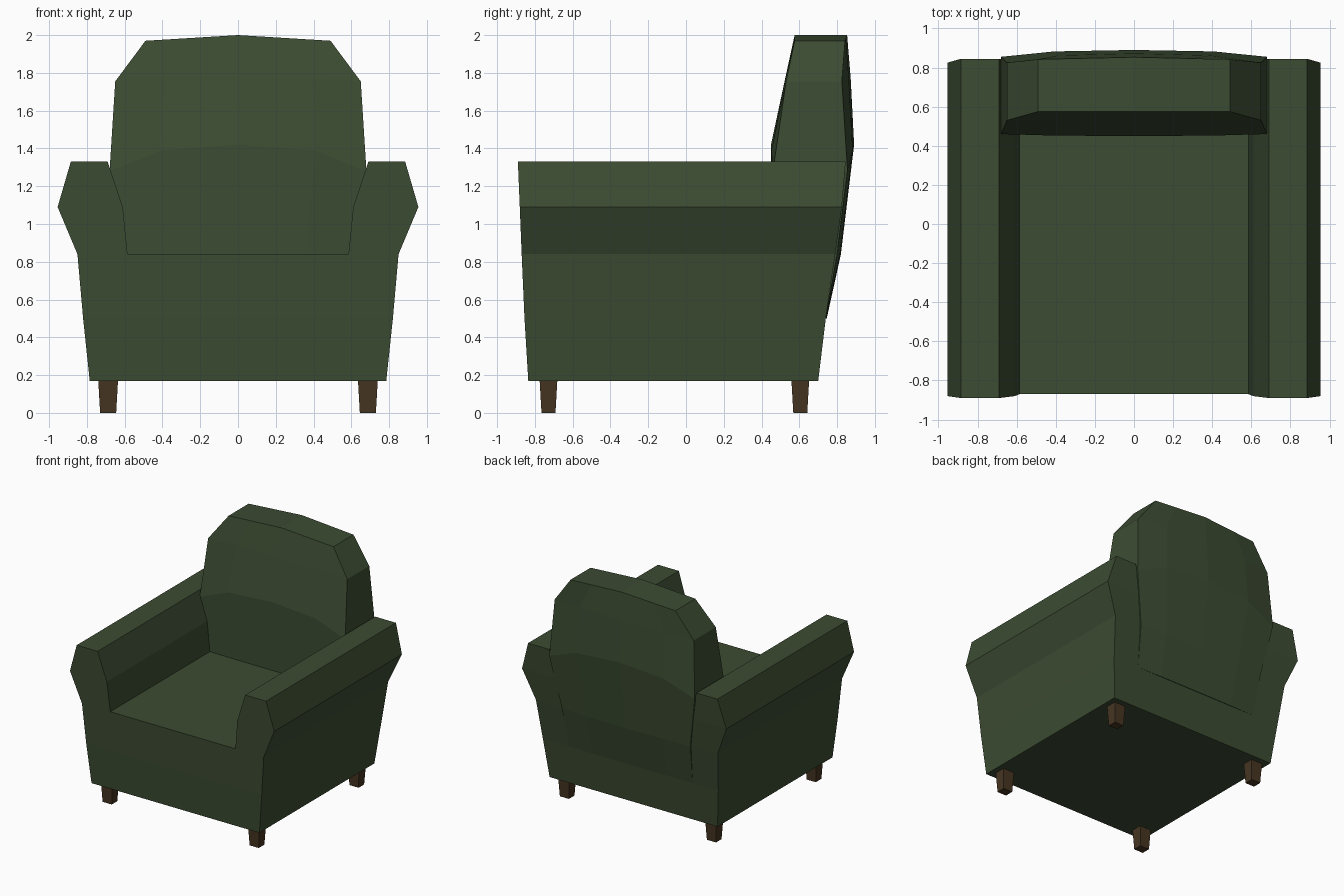
import bpy, bmesh

if "Cube" in bpy.data.objects:
    bpy.data.objects.remove(bpy.data.objects["Cube"])


def material(name, rgb):
    m = bpy.data.materials.new(name)
    m.diffuse_color = (*rgb, 1)
    m.use_nodes = True
    m.node_tree.nodes["Principled BSDF"].inputs["Base Color"].default_value = m.diffuse_color
    return m


green = material("dark green fabric", (0.045, 0.072, 0.032))
brown = material("dark brown wood", (0.062, 0.036, 0.016))


def finish(name, bm, mat):
    bmesh.ops.recalc_face_normals(bm, faces=bm.faces)
    me = bpy.data.meshes.new(name)
    bm.to_mesh(me)
    bm.free()
    me.materials.append(mat)
    ob = bpy.data.objects.new(name, me)
    bpy.context.collection.objects.link(ob)
    return ob


def skin(bm, rings):
    """Join closed rings of points into a capped solid."""
    vs = [[bm.verts.new(p) for p in r] for r in rings]
    n = len(vs[0])
    for a, b in zip(vs, vs[1:]):
        for i in range(n):
            j = (i + 1) % n
            bm.faces.new((a[i], a[j], b[j], b[i]))
    return vs


def loft(name, levels, mat, side=1):
    """Stack of rectangles: (z, x0, x1, y0, y1)."""
    bm = bmesh.new()
    vs = skin(bm, [[(side * x0, y0, z), (side * x1, y0, z),
                    (side * x1, y1, z), (side * x0, y1, z)]
                   for z, x0, x1, y0, y1 in levels])
    bm.faces.new(vs[0])
    bm.faces.new(vs[-1])
    return finish(name, bm, mat)


# Seat base, flaring upwards
loft("seat_base", [(0.17, -0.785, 0.785, -0.835, 0.70),
                   (0.50, -0.82, 0.82, -0.855, 0.74),
                   (0.84, -0.85, 0.85, -0.87, 0.79)], green)

# Armrests and legs, mirrored left and right
for side, label in ((-1, "left"), (1, "right")):
    loft(label + "_armrest", [(0.84, 0.585, 0.85, -0.87, 0.79),
                              (1.09, 0.61, 0.955, -0.88, 0.825),
                              (1.33, 0.69, 0.885, -0.89, 0.845)], green, side)
    for y, end in ((-0.728, "front"), (0.605, "back")):
        loft(f"{label}_{end}_leg",
             [(0.0, 0.645, 0.73, y - 0.037, y + 0.037),
              (0.175, 0.635, 0.74, y - 0.047, y + 0.047)], brown, side)

# Back cushion: rows of half width, then centre/edge pairs of
# height, front depth and rear depth, then the bulge exponent
rows = [(0.58, 0.50, 0.50, 0.46, 0.46, 0.745, 0.74, 3),
        (0.60, 0.84, 0.84, 0.455, 0.46, 0.82, 0.80, 3),
        (0.68, 1.42, 1.28, 0.45, 0.46, 0.89, 0.855, 3),
        (0.65, 1.77, 1.755, 0.525, 0.53, 0.872, 0.825, 3),
        (0.49, 2.00, 1.97, 0.575, 0.575, 0.853, 0.842, 1)]
cols = (-1, -0.6, 0, 0.6, 1)
rings = []
for w, zc, ze, fc, fe, bc, be, p in rows:
    def at(u, c, e):
        return c + (e - c) * abs(u) ** p
    front = [(u * w, at(u, fc, fe), at(u, zc, ze)) for u in cols]
    back = [(u * w, at(u, bc, be), at(u, zc, ze)) for u in reversed(cols)]
    rings.append(front + back)
bm = bmesh.new()
vs = skin(bm, rings)
for ring in (vs[0], vs[-1]):
    for i in range(4):
        bm.faces.new((ring[i], ring[i + 1], ring[8 - i], ring[9 - i]))
finish("back_cushion", bm, green)
